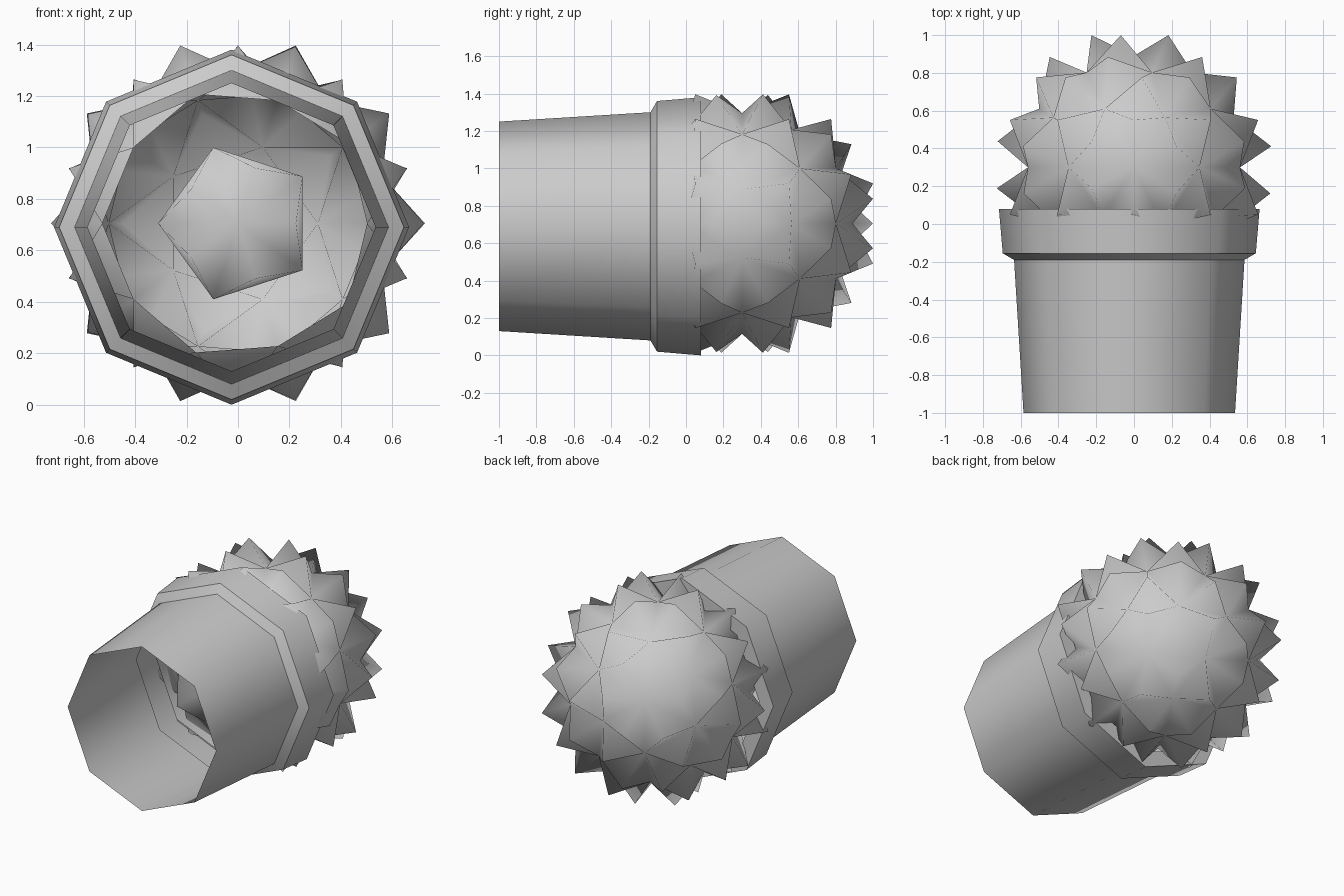
import bpy, bmesh, math
from mathutils import Matrix, Vector

default_cube = bpy.data.objects.get("Cube")
if default_cube:
    bpy.data.objects.remove(default_cube, do_unlink=True)

GREY = (0.6, 0.6, 0.6, 1)
grey = bpy.data.materials.new("plain_grey")
grey.use_nodes = True
grey.diffuse_color = GREY
grey.node_tree.nodes["Principled BSDF"].inputs["Base Color"].default_value = GREY


def finish(bm, name, angle):
    """Turn a bmesh into a smooth-shaded grey object."""
    mesh = bpy.data.meshes.new(name)
    bm.to_mesh(mesh)
    bm.free()
    mesh.materials.append(grey)
    obj = bpy.data.objects.new(name, mesh)
    bpy.context.collection.objects.link(obj)
    bpy.ops.object.select_all(action="DESELECT")
    obj.select_set(True)
    bpy.context.view_layer.objects.active = obj
    bpy.ops.object.shade_smooth_by_angle(angle=math.radians(angle))
    return obj


# Pot: eight-sided open sleeve with a flared lip, lying along y
SIDES = 8
POT_X, POT_Z = -0.025, 0.69
profile = [(0.56, -1), (0.61, -0.19), (0.67, -0.155),
           (0.69, 0.08), (0.585, 0.08), (0.58, -0.04)]  # radius, y
bm = bmesh.new()
rings = []
for radius, y in profile:
    angles = [2 * math.pi * i / SIDES for i in range(SIDES)]
    rings.append([bm.verts.new((POT_X + radius * math.cos(a), y,
                                POT_Z + radius * math.sin(a))) for a in angles])
for low, high in zip(rings, rings[1:]):
    for i in range(SIDES):
        j = (i + 1) % SIDES
        bm.faces.new((low[i], high[i], high[j], low[j]))
bmesh.ops.recalc_face_normals(bm, faces=bm.faces)
finish(bm, "pot", 50)

# Cactus ball: each triangle of a sphere raised into a spike
BALL_RADIUS, SPIKE_RADIUS = 0.59, 0.735
bm = bmesh.new()
bmesh.ops.create_icosphere(bm, subdivisions=2, radius=BALL_RADIUS)

# Open band hidden in the pot, leaving a loose cap below it
band = [f for f in bm.faces
        if -0.8 < f.calc_center_median().z / BALL_RADIUS < -0.5]
bmesh.ops.delete(bm, geom=band, context="FACES")

spikes = bmesh.ops.poke(bm, faces=bm.faces[:])
for tip in spikes["verts"]:
    tip.co = tip.co.normalized() * SPIKE_RADIUS
bmesh.ops.transform(bm, verts=bm.verts, matrix=Matrix.Translation(
    Vector((0, 0.3, 0.705))) @ Matrix.Rotation(-math.pi / 2, 4, "X"))
finish(bm, "cactus_ball", 180)
